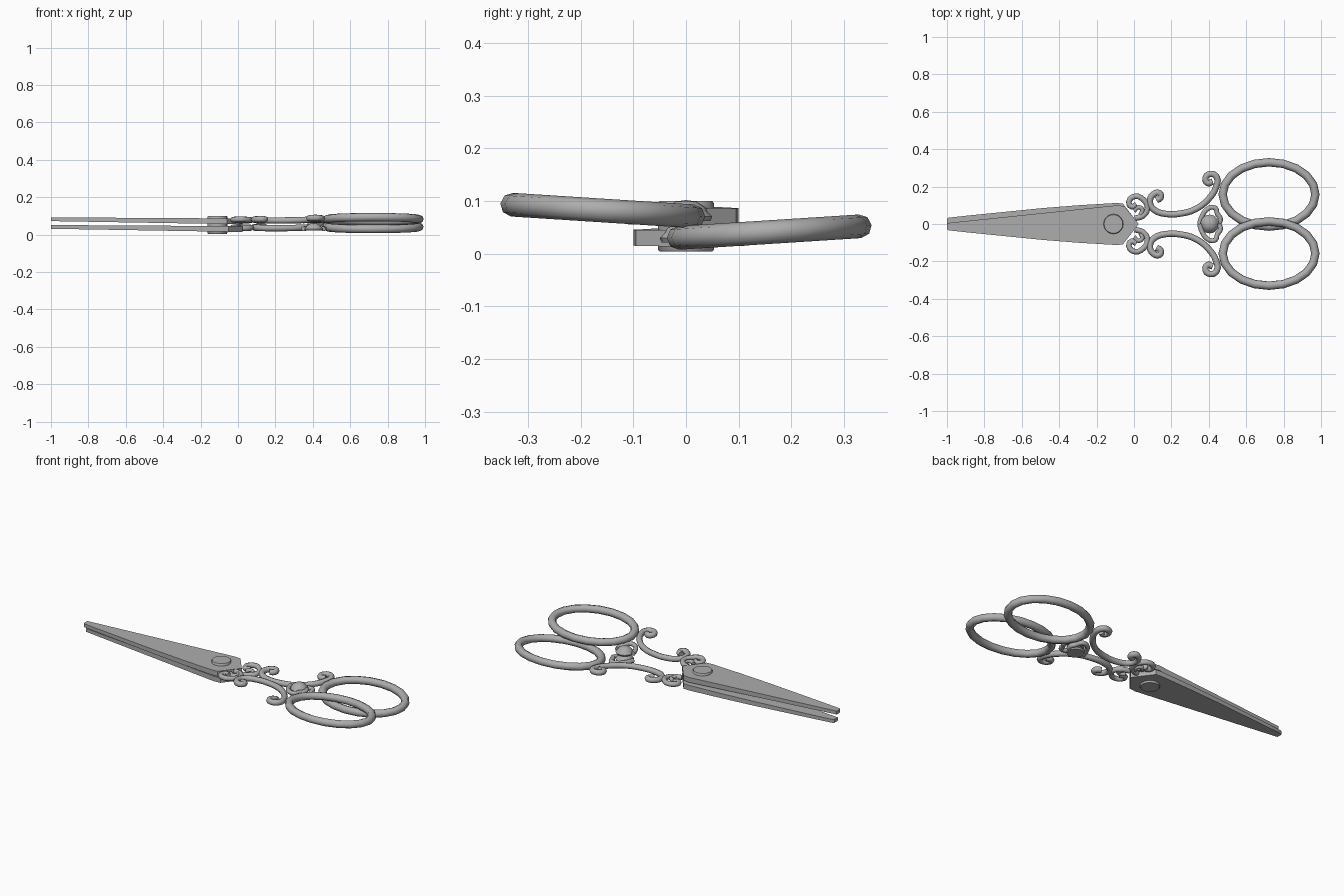
import bpy, bmesh, math

cube = bpy.data.objects.get("Cube")
if cube:
    bpy.data.objects.remove(cube, do_unlink=True)

steel = bpy.data.materials.new("steel_grey")
steel.use_nodes = True
GREY = (0.42, 0.42, 0.42, 1)
steel.diffuse_color = GREY
steel.node_tree.nodes["Principled BSDF"].inputs["Base Color"].default_value = GREY


def add_object(name, data):
    ob = bpy.data.objects.new(name, data)
    bpy.context.collection.objects.link(ob)
    data.materials.append(steel)
    return ob


def finish(ob, angle=40):
    bpy.ops.object.select_all(action='DESELECT')
    ob.select_set(True)
    bpy.context.view_layer.objects.active = ob
    if ob.type == 'CURVE':
        bpy.ops.object.convert(target='MESH')
    bpy.ops.object.shade_smooth_by_angle(angle=math.radians(angle))


def handle_height(y):
    # handles lift gently away from the centre line
    return 0.072 + 0.064 * y


def tube(name, points, radius, side, drop, cyclic=False, detail=3):
    cu = bpy.data.curves.new(name, 'CURVE')
    cu.dimensions = '3D'
    cu.bevel_depth = radius
    cu.bevel_resolution = 2
    cu.resolution_u = detail
    cu.use_fill_caps = True
    sp = cu.splines.new('BEZIER')
    sp.bezier_points.add(len(points) - 1)
    for bp, (x, y) in zip(sp.bezier_points, points):
        bp.co = (x, y * side, handle_height(y) - drop)
        bp.handle_left_type = bp.handle_right_type = 'AUTO'
    sp.use_cyclic_u = cyclic
    finish(add_object(name, cu), 60)


def lathe(name, profile, x, steps=20):
    # spin a radius/height profile around a vertical axis
    bm = bmesh.new()
    vs = [bm.verts.new((r, 0, z)) for r, z in profile]
    edges = [bm.edges.new(p) for p in zip(vs, vs[1:])]
    bmesh.ops.spin(bm, geom=vs + edges, cent=(0, 0, 0), axis=(0, 0, 1),
                   angle=math.tau, steps=steps)
    bmesh.ops.remove_doubles(bm, verts=bm.verts, dist=0.0004)
    bmesh.ops.recalc_face_normals(bm, faces=bm.faces)
    me = bpy.data.meshes.new(name)
    bm.to_mesh(me)
    bm.free()
    ob = add_object(name, me)
    ob.location.x = x
    finish(ob)


def blade(name, side, drop):
    outline = [(-1, -0.005), (-0.09, -0.1), (-0.05, -0.095), (0.025, 0),
               (-0.06, 0.11), (-0.1, 0.112), (-0.3, 0.1), (-0.5, 0.084),
               (-0.7, 0.064), (-0.9, 0.044), (-0.99, 0.034), (-1, 0.028)]
    bm = bmesh.new()
    rows = []
    for top in (False, True):
        row = []
        for x, y in outline:
            t = x + 1
            z = 0.092 - 0.006 * t if top else 0.072 - 0.017 * t
            row.append(bm.verts.new((x, y * side, z - drop)))
        rows.append(row)
        bm.faces.new(row)
    for i in range(len(outline)):
        j = (i + 1) % len(outline)
        bm.faces.new((rows[0][i], rows[0][j], rows[1][j], rows[1][i]))
    bmesh.ops.recalc_face_normals(bm, faces=bm.faces)
    me = bpy.data.meshes.new(name)
    bm.to_mesh(me)
    bm.free()
    finish(add_object(name, me), 30)


arm = [(0.12, 0.128), (0.142, 0.14), (0.137, 0.165), (0.105, 0.16),
       (0.085, 0.12), (0.105, 0.078), (0.17, 0.054), (0.25, 0.056),
       (0.33, 0.08), (0.4, 0.135), (0.44, 0.2), (0.443, 0.25),
       (0.41, 0.268), (0.382, 0.247), (0.395, 0.218), (0.42, 0.228)]
heel_scroll = [(0.005, 0.03), (0.05, 0.045), (0.072, 0.085), (0.05, 0.13),
               (0.005, 0.148), (-0.027, 0.12), (-0.012, 0.092), (0.012, 0.105)]
inner_scroll = [(0.0, 0.07), (0.025, 0.09), (0.045, 0.075), (0.035, 0.05)]
centre_scroll = [(0.35, 0.0), (0.365, 0.045), (0.4, 0.085), (0.435, 0.085),
                 (0.445, 0.055), (0.462, 0.03), (0.455, 0.0)]
ring = []
for i in range(20):
    a = math.tau * i / 20
    ring.append((0.722 + 0.248 * math.cos(a), 0.158 + 0.172 * math.sin(a)))

# Two mirrored halves, one lying just under the other
for label, side, drop in (("upper", -1, 0), ("lower", 1, 0.041)):
    blade(label + "_blade", side, drop)
    tube(label + "_finger_ring", ring, 0.0225, side, drop, True, 1)
    tube(label + "_arm", arm, 0.017, side, drop)
    tube(label + "_heel_scroll", heel_scroll, 0.015, side, drop)
    tube(label + "_inner_scroll", inner_scroll, 0.012, side, drop)
    tube(label + "_centre_scroll", centre_scroll, 0.013, side, drop)
    base = 0.062 - drop
    dome = [(0, base), (0.046, base), (0.05, base + 0.009), (0.041, base + 0.018),
            (0.036, base + 0.027), (0.02, base + 0.037), (0, base + 0.04)]
    lathe(label + "_centre_dome", dome, 0.405)

# Pivot screw through both blades
lathe("pivot_screw", [(0, 0.004), (0.05, 0.004), (0.053, 0.008),
                      (0.053, 0.096), (0.05, 0.1), (0, 0.1)], -0.11)
